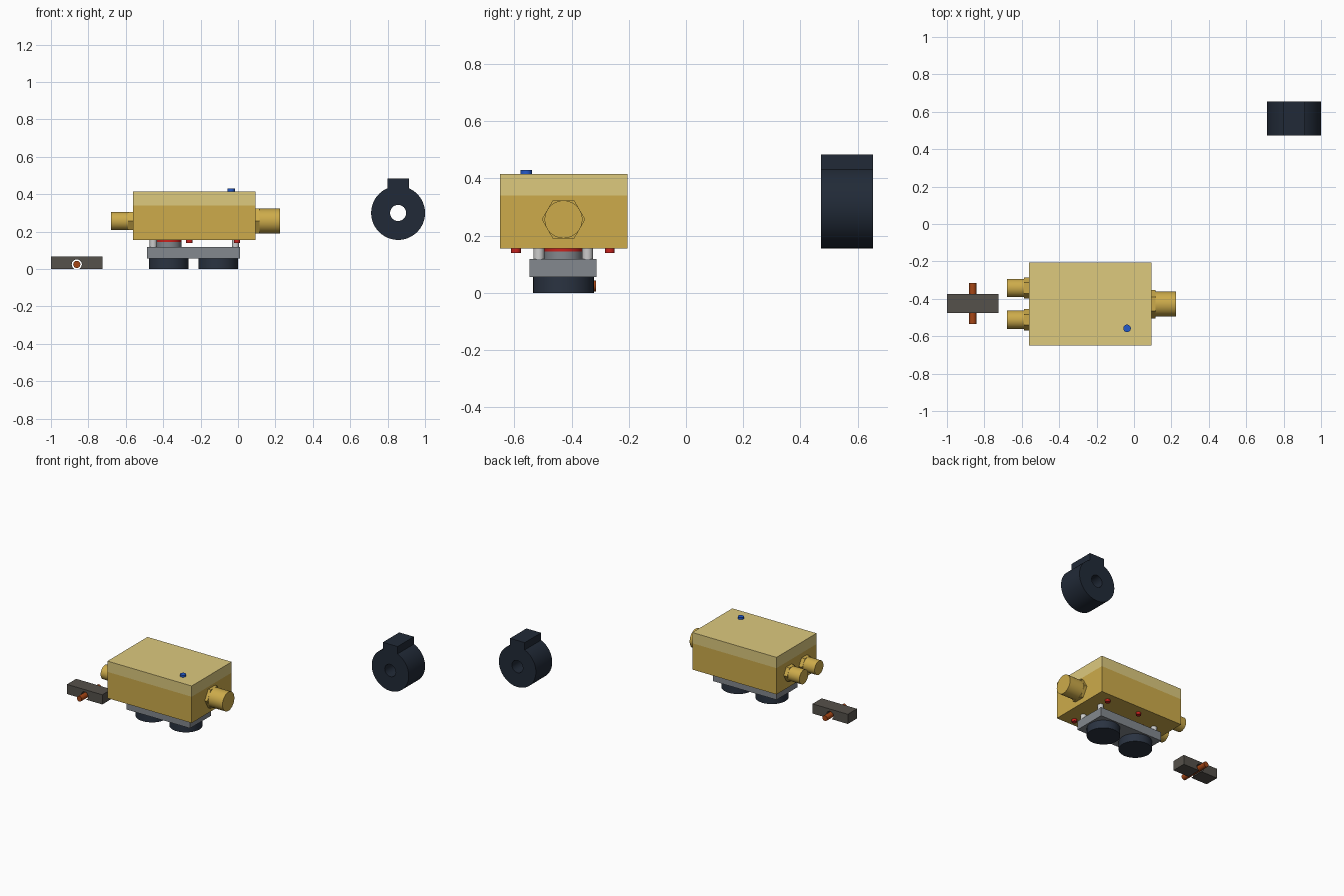
import bpy, math
from math import sin, cos, pi, radians

if "Cube" in bpy.data.objects:
    bpy.data.objects.remove(bpy.data.objects["Cube"])


def material(name, r, g, b):
    m = bpy.data.materials.new(name)
    m.diffuse_color = tuple((c / 255) ** 2.2 for c in (r, g, b)) + (1,)
    m.use_nodes = True
    m.node_tree.nodes["Principled BSDF"].inputs["Base Color"].default_value = m.diffuse_color
    return m


BRASS = material("brass", 204, 170, 76)
PALE = material("pale_brass", 220, 200, 125)
STEEL = material("steel", 130, 135, 141)
SILVER = material("silver", 200, 200, 200)
DARK = material("dark_rubber", 46, 54, 67)
CLAMP = material("dark_collar", 38, 46, 58)
STONE = material("brown_grey", 86, 82, 76)
RUST = material("rust", 165, 72, 28)
RED = material("red", 200, 38, 34)
BLUE = material("blue", 40, 90, 200)


def finish(ob, name, mat):
    ob.name = name
    ob.data.materials.clear()
    ob.data.materials.append(mat)
    bpy.ops.object.shade_smooth_by_angle(angle=radians(30))
    return ob


def box(name, x, y, z, mat):
    bpy.ops.mesh.primitive_cube_add(size=1, location=[sum(r) / 2 for r in (x, y, z)])
    ob = bpy.context.object
    ob.scale = [r[1] - r[0] for r in (x, y, z)]
    bpy.ops.object.transform_apply(location=False, rotation=False, scale=True)
    return finish(ob, name, mat)


def rod(name, axis, span, a, b, r, mat, sides=48):
    """Prism along an axis; a, b are the remaining coordinates in xyz order."""
    mid = (span[0] + span[1]) / 2
    loc = {"x": (mid, a, b), "y": (a, mid, b), "z": (a, b, mid)}[axis]
    rot = {"x": (0, pi / 2, 0), "y": (pi / 2, 0, 0), "z": (0, 0, 0)}[axis]
    bpy.ops.mesh.primitive_cylinder_add(vertices=sides, radius=r, depth=span[1] - span[0],
                                        location=loc, rotation=rot)
    return finish(bpy.context.object, name, mat)


def arc(cx, cz, r, start, end, n):
    return [(cx + r * cos(start + (end - start) * i / n),
             cz + r * sin(start + (end - start) * i / n)) for i in range(n + 1)]


def extrusion(name, loops, y, mat):
    """Fill x-z outlines (inner loops are holes) and extrude along y."""
    cu = bpy.data.curves.new(name, 'CURVE')
    cu.dimensions = '2D'
    cu.fill_mode = 'BOTH'
    cu.extrude = (y[1] - y[0]) / 2
    for pts in loops:
        s = cu.splines.new('POLY')
        s.points.add(len(pts) - 1)
        for p, (u, v) in zip(s.points, pts):
            p.co = (u, v, 0, 1)
        s.use_cyclic_u = True
    ob = bpy.data.objects.new(name, cu)
    ob.rotation_euler = (pi / 2, 0, 0)
    ob.location.y = (y[0] + y[1]) / 2
    bpy.context.collection.objects.link(ob)
    bpy.ops.object.select_all(action='DESELECT')
    ob.select_set(True)
    bpy.context.view_layer.objects.active = ob
    bpy.ops.object.convert(target='MESH')
    return finish(bpy.context.object, name, mat)


# Housing and lid
CY = -0.428
box("housing", (-0.562, 0.094), (-0.65, -0.205), (0.155, 0.34), BRASS)
box("lid", (-0.562, 0.094), (-0.65, -0.205), (0.34, 0.416), PALE)
rod("button", "z", (0.41, 0.43), -0.037, -0.558, 0.02, BLUE)

# Hex-collared connectors
rod("large_connector_nut", "x", (0.09, 0.114), CY, 0.257, 0.076, BRASS, 6)
rod("large_connector", "x", (0.11, 0.225), CY, 0.257, 0.066, BRASS)
for i, y in enumerate((-0.342, -0.512)):
    rod(f"small_connector_nut_{i}", "x", (-0.588, -0.558), y, 0.257, 0.057, BRASS, 6)
    rod(f"small_connector_{i}", "x", (-0.678, -0.58), y, 0.257, 0.049, BRASS)

# Red screws and posts under the housing
for x in (-0.26, -0.005):
    for y in (-0.594, -0.266):
        rod("red_screw", "z", (0.139, 0.16), x, y, 0.017, RED, 32)
for x in (-0.453, -0.013):
    for y in (-0.514, -0.344):
        rod("post", "z", (0.115, 0.158), x, y, 0.019, SILVER, 32)

# Sensor stack, mounting plate and discs
rod("red_seal", "z", (0.145, 0.158), -0.37, CY, 0.068, RED)
rod("spacer", "z", (0.115, 0.146), -0.37, CY, 0.068, STEEL)
box("mounting_plate", (-0.487, 0.01), (-0.547, -0.312), (0.056, 0.118), STEEL)
for x in (-0.37, -0.106):
    rod("foot_disc", "z", (0, 0.057), x, CY, 0.106, DARK, 64)

# Small bar with an under-open bore and a pin through it
BX, BZ, BR = -0.862, 0.025, 0.027
a = math.asin(BZ / BR)
bore = arc(BX, BZ, BR, pi + a, -a, 28)
extrusion("bar", [[(-1, 0.068), (-1, 0)] + bore + [(-0.725, 0), (-0.725, 0.068)]],
          (-0.475, -0.373), STONE)
rod("pin", "y", (-0.535, -0.315), BX, BZ, 0.019, RUST, 32)

# Clamp collar with a square lug on top
h = math.acos(0.057 / 0.144)
outer = arc(0.856, 0.3, 0.144, pi - h, 2 * pi + h, 72) + [(0.913, 0.484), (0.799, 0.484)]
extrusion("collar", [outer, arc(0.856, 0.3, 0.043, 0, 2 * pi, 40)[:-1]], (0.472, 0.654), CLAMP)
